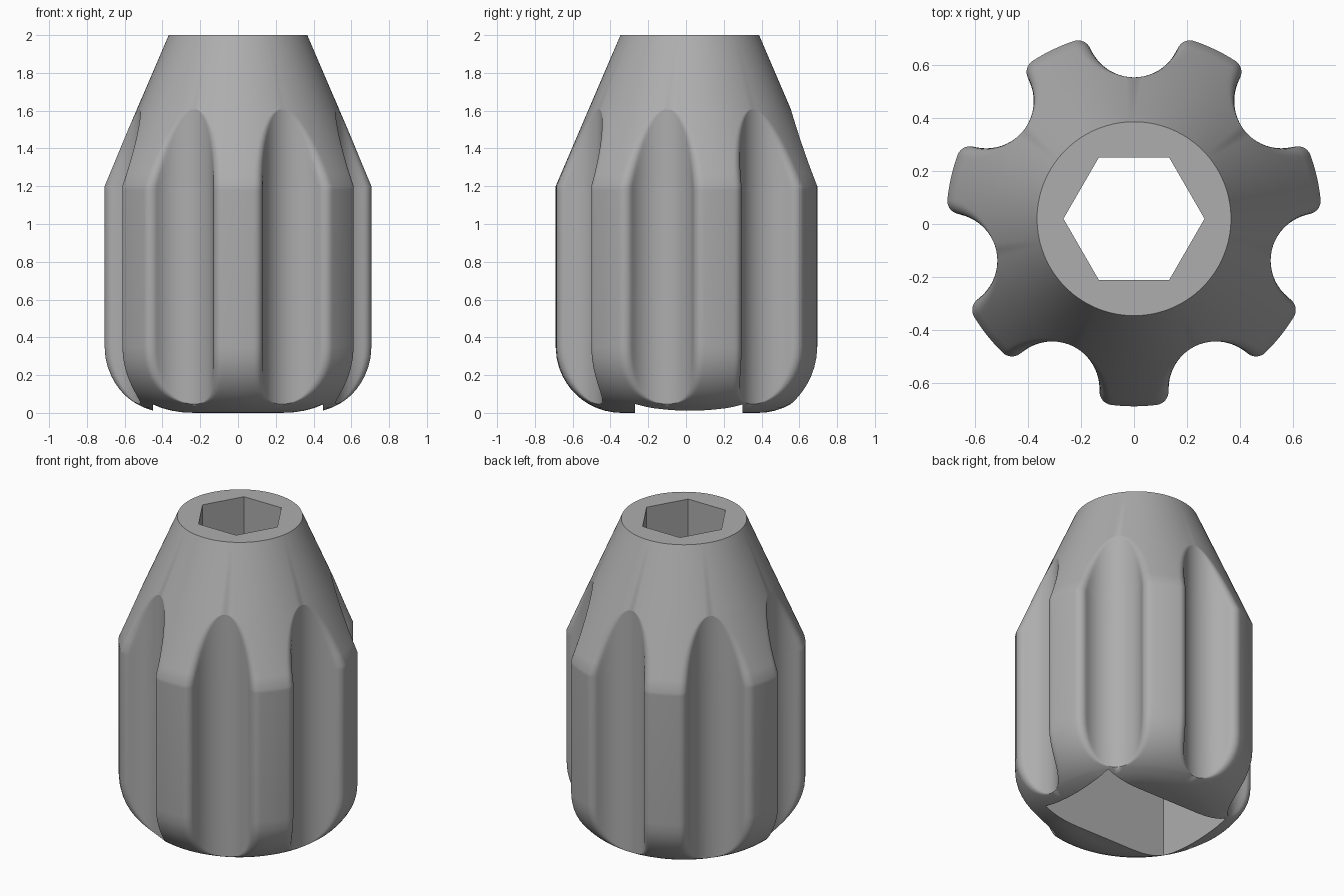
import bpy, bmesh
from math import sin, cos, acos, pi, radians, sqrt

cube = bpy.data.objects.get("Cube")
if cube:
    bpy.data.objects.remove(cube, do_unlink=True)

LOBES = 7
OUTER, VALLEY, FLUTE, FILLET = 0.71, 0.535, 0.18, 0.05
FLUTE_DIST = VALLEY + FLUTE
TOP_R, SHOULDER_Z, HEIGHT = 0.367, 1.2, 2.0
ROUND = 0.35
CENTRE_Y = 0.02

grey = bpy.data.materials.new("plain_grey")
grey.use_nodes = True
colour = (0.42, 0.42, 0.42, 1)
grey.diffuse_color = colour
grey.node_tree.nodes["Principled BSDF"].inputs["Base Color"].default_value = colour


def half_lobe(p):
    """Points (radius direction along flute axis) from flute floor to lobe middle."""
    if p <= VALLEY + 1e-6:
        phi, psi = 0.0, 0.0
    else:
        a, b, d = p - FILLET, FLUTE + FILLET, FLUTE_DIST
        phi = acos((a * a + d * d - b * b) / (2 * a * d))
        psi = acos((b * b + d * d - a * a) / (2 * b * d))
    pts = []
    # flute arc
    for i in range(10):
        t = psi * i / 10
        pts.append((FLUTE_DIST - FLUTE * cos(t), FLUTE * sin(t)))
    # edge fillet, turning from the flute to the outside
    r = min(FILLET, p)
    cx, cy = (p - r) * cos(phi), (p - r) * sin(phi)
    if phi == 0:
        pts = [(p, 0.0)] * 17
    else:
        for i in range(7):
            t = -psi + (phi + psi) * i / 7
            pts.append((cx + r * cos(t), cy + r * sin(t)))
    # outer arc
    for i in range(9):
        t = phi + (pi / LOBES - phi) * i / 8
        pts.append((p * cos(t), p * sin(t)))
    return pts


def ring(p):
    half = half_lobe(p)
    sector = [(x, -y) for x, y in reversed(half[1:])] + half[:-1]
    out = []
    for k in range(LOBES):
        a = pi / 2 + 2 * pi * k / LOBES
        out += [(x * cos(a) - y * sin(a), x * sin(a) + y * cos(a)) for x, y in sector]
    return out


# Side profile: rounded base, straight grip, tapered neck
angles = [radians(30) * i / 4 for i in range(4)]
angles += [radians(30 + 60 * (i / 12) ** 2) for i in range(13)]
profile = [(OUTER - ROUND + ROUND * sin(a), ROUND - ROUND * cos(a)) for a in angles]
slope = (HEIGHT - SHOULDER_Z) / (OUTER - TOP_R)
profile.append((OUTER, SHOULDER_Z - 0.02))
for i in range(12, -1, -1):
    p = VALLEY + (OUTER - VALLEY) * (i / 12) ** 2
    profile.append((p, SHOULDER_Z + (OUTER - p) * slope))
profile.append((TOP_R, HEIGHT))

# Fluted body
bm = bmesh.new()
rings = [[bm.verts.new((x, y + CENTRE_Y, z)) for x, y in ring(p)] for p, z in profile]
n = len(rings[0])
for low, high in zip(rings, rings[1:]):
    for i in range(n):
        j = (i + 1) % n
        bm.faces.new((low[i], low[j], high[j], high[i]))
bm.faces.new(rings[-1])
bm.faces.new(rings[0][::-1])
bmesh.ops.remove_doubles(bm, verts=bm.verts, dist=1e-5)
bmesh.ops.recalc_face_normals(bm, faces=bm.faces)
mesh = bpy.data.meshes.new("fluted_knob")
bm.to_mesh(mesh)
bm.free()
mesh.materials.append(grey)
knob = bpy.data.objects.new("fluted_knob", mesh)
bpy.context.collection.objects.link(knob)


def cut(cutter):
    cutter.hide_render = True
    cutter.data.materials.append(grey)
    bpy.ops.object.select_all(action="DESELECT")
    knob.select_set(True)
    bpy.context.view_layer.objects.active = knob
    mod = knob.modifiers.new("cut", "BOOLEAN")
    mod.operation, mod.solver, mod.object = "DIFFERENCE", "EXACT", cutter
    bpy.ops.object.modifier_apply(modifier=mod.name)
    bpy.data.objects.remove(cutter, do_unlink=True)


# Hexagonal through hole, corners on the x axis
bpy.ops.mesh.primitive_cylinder_add(vertices=6, radius=0.267, depth=3,
                                    location=(0, CENTRE_Y, 1), rotation=(0, 0, pi / 6))
cut(bpy.context.object)

# Rectangular pocket in the base
bpy.ops.mesh.primitive_cube_add(size=1, location=(0, 0.015, 0.25))
pocket = bpy.context.object
pocket.scale = (0.9, 0.57, 1.0)
cut(pocket)

knob.select_set(True)
bpy.context.view_layer.objects.active = knob
bpy.ops.object.shade_smooth_by_angle(angle=radians(30))
